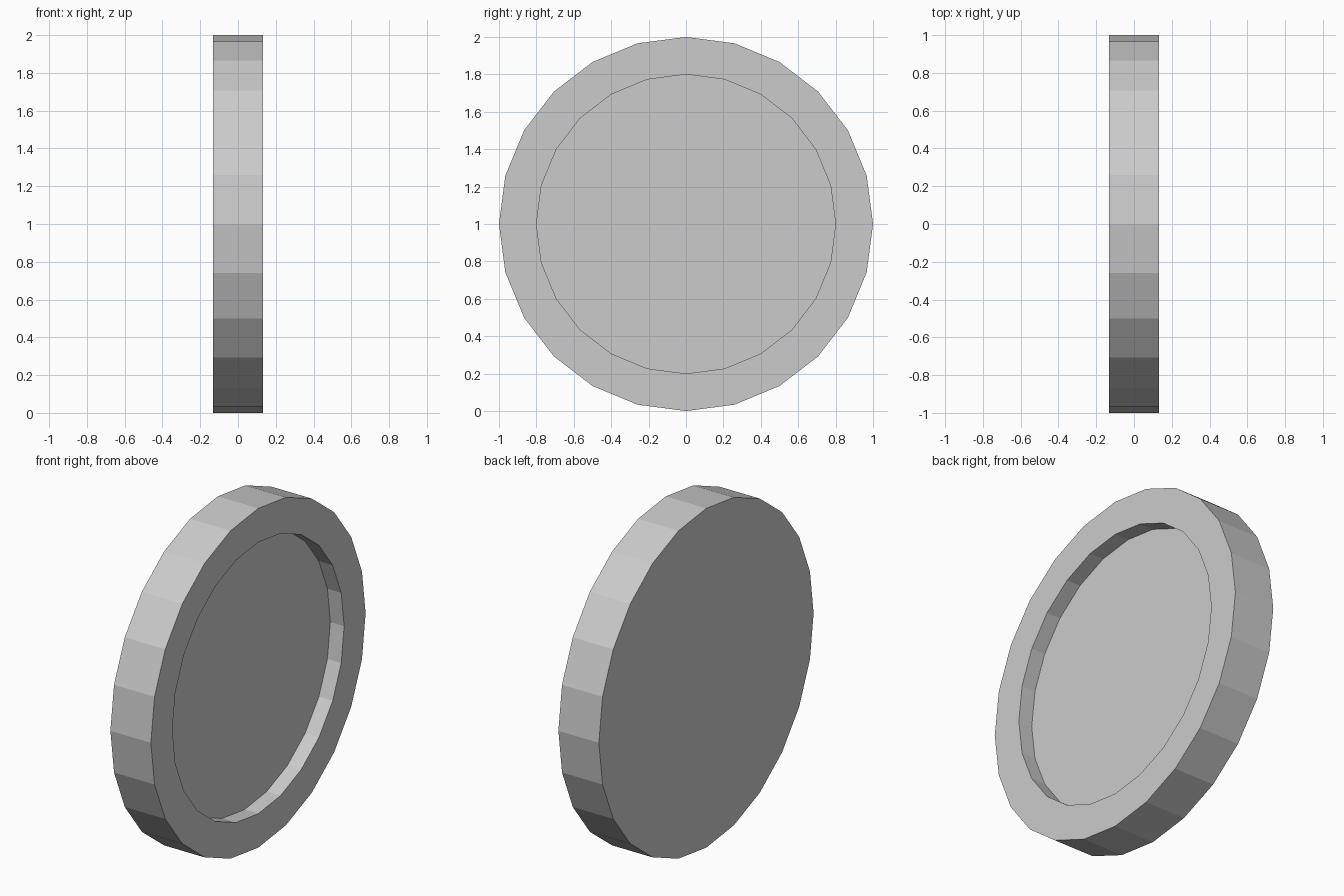
import bpy, bmesh
from math import sin, cos, pi

if "Cube" in bpy.data.objects:
    bpy.data.objects.remove(bpy.data.objects["Cube"])

SIDES = 24
HALF_WIDTH = 0.132
RECESS_DEPTH = 0.09

# Profile (x, radius): back rim, front rim, recess lip, recess floor
profile = [(-HALF_WIDTH, 1.0), (HALF_WIDTH, 1.0),
           (HALF_WIDTH, 0.8), (HALF_WIDTH - RECESS_DEPTH, 0.8)]

bm = bmesh.new()
rings = [[bm.verts.new((x, r * sin(2 * pi * i / SIDES), 1 + r * cos(2 * pi * i / SIDES)))
          for i in range(SIDES)] for x, r in profile]

# Walls between neighbouring rings
for a, b in zip(rings, rings[1:]):
    for i in range(SIDES):
        j = (i + 1) % SIDES
        bm.faces.new((a[i], a[j], b[j], b[i]))

# Flat back and recess floor
bm.faces.new(rings[0])
bm.faces.new(rings[-1])
bmesh.ops.recalc_face_normals(bm, faces=bm.faces[:])

mesh = bpy.data.meshes.new("recessed_disc")
bm.to_mesh(mesh)
bm.free()
disc = bpy.data.objects.new("recessed_disc", mesh)
bpy.context.collection.objects.link(disc)
